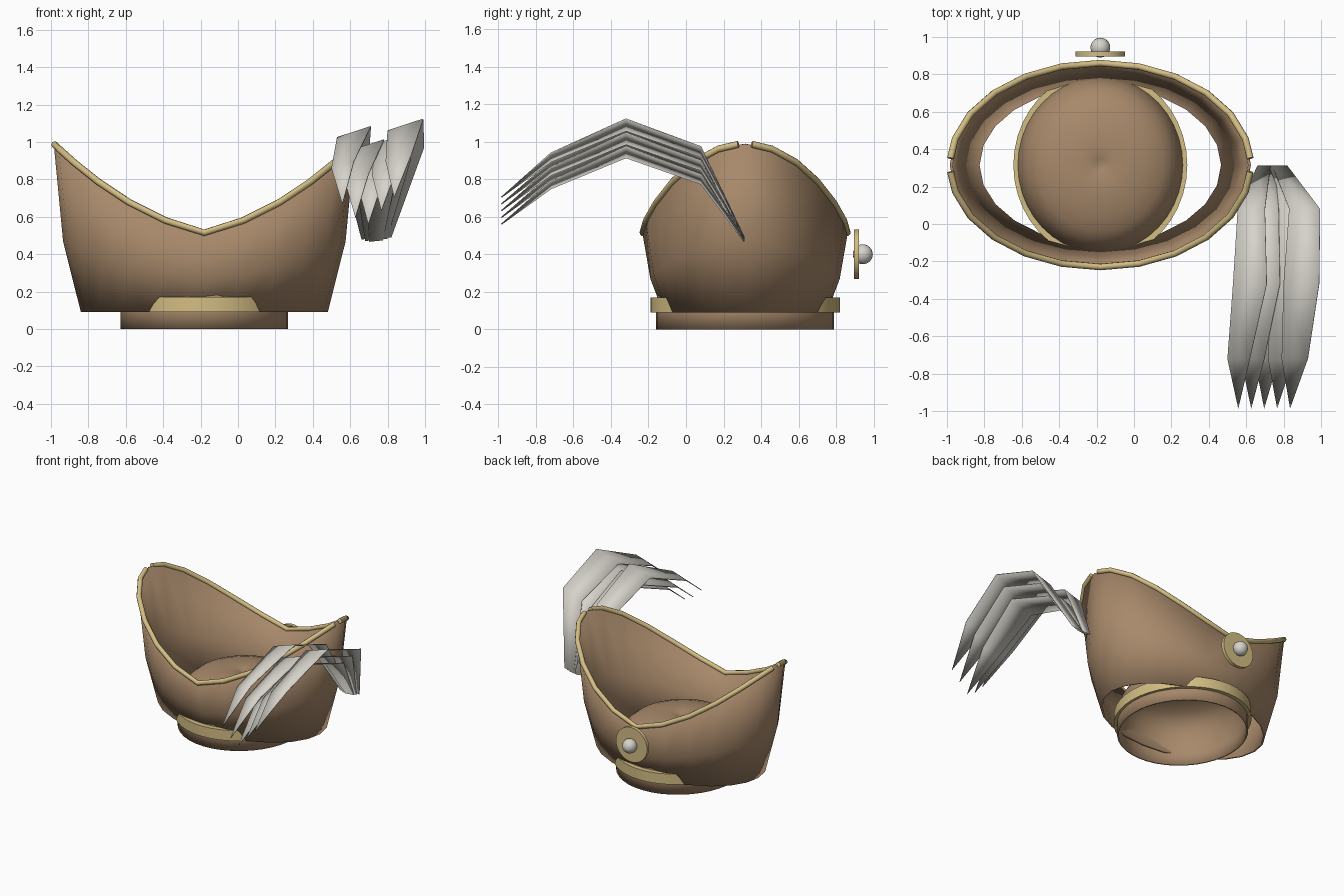
import bpy, bmesh, math
from math import sin, cos, pi
from mathutils import Matrix, Vector

if "Cube" in bpy.data.objects:
    bpy.data.objects.remove(bpy.data.objects["Cube"], do_unlink=True)

CX, CY = -0.18, 0.315  # hat axis


def material(name, rgb):
    m = bpy.data.materials.new(name)
    m.use_nodes = True
    m.diffuse_color = (*rgb, 1)
    m.node_tree.nodes["Principled BSDF"].inputs["Base Color"].default_value = (*rgb, 1)
    return m


BROWN = material("brown_leather", (0.39, 0.25, 0.145))
GOLD = material("pale_gold", (0.65, 0.51, 0.23))
SILVER = material("silver_white", (0.67, 0.65, 0.59))


def finish(ob, mat, angle=50):
    ob.data.materials.append(mat)
    bpy.ops.object.select_all(action="DESELECT")
    ob.select_set(True)
    bpy.context.view_layer.objects.active = ob
    bpy.ops.object.shade_smooth_by_angle(angle=math.radians(angle))
    return ob


def from_bmesh(name, bm, mat, angle=50):
    me = bpy.data.meshes.new(name)
    bm.to_mesh(me)
    bm.free()
    ob = bpy.data.objects.new(name, me)
    bpy.context.collection.objects.link(ob)
    return finish(ob, mat, angle)


def loft(name, rows, mat, closed=True, thickness=0, offset=-1, angle=50):
    """Skin between rows of points, optionally thickened."""
    bm = bmesh.new()
    vs = [[bm.verts.new(p) for p in row] for row in rows]
    n = len(rows[0])
    for low, high in zip(vs, vs[1:]):
        for i in range(n if closed else n - 1):
            j = (i + 1) % n
            bm.faces.new((low[i], low[j], high[j], high[i]))
    bmesh.ops.remove_doubles(bm, verts=bm.verts, dist=0.0005)
    ob = from_bmesh(name, bm, mat, angle)
    if thickness:
        s = ob.modifiers.new("thickness", "SOLIDIFY")
        s.thickness, s.offset = thickness, offset
    return ob


def ring(a, b, z, n=40):
    return [(CX + a * cos(2 * pi * i / n), CY + b * sin(2 * pi * i / n), z) for i in range(n)]


# Crown: hollow oval dome with a slight dent at the pole
profile = [(1, 0), (1, 0.1), (0.985, 0.18), (0.94, 0.26), (0.86, 0.32), (0.75, 0.36),
           (0.58, 0.39), (0.38, 0.41), (0.18, 0.413), (0.07, 0.405), (0, 0.393)]
loft("crown", [ring(0.447 * r, 0.475 * r, z) for r, z in profile], BROWN, thickness=0.012)

# Hat band: solid ring around the crown
loft("hat_band", [ring(0.44, 0.468, 0.09), ring(0.465, 0.505, 0.09), ring(0.465, 0.505, 0.17),
                  ring(0.44, 0.468, 0.17), ring(0.44, 0.468, 0.09)], GOLD, angle=30)


# Brim: flaring oval wall, low at front and back, high at the sides
def edge_point(t):
    dx = 0.803 * abs(cos(t))
    return Vector((CX + 0.803 * cos(t), CY + 0.545 * sin(t), 0.515 + 0.22 * dx + 0.46 * dx * dx))


def brim_row(f, a, b, n=24):
    row = []
    for i in range(n):
        t = 2 * pi * i / n
        z = 0.09 + f * (edge_point(t).z - 0.09)
        row.append((CX + a * cos(t), CY + b * sin(t), z))
    return row


loft("brim", [brim_row(0, 0.66, 0.436), brim_row(0.42, 0.755, 0.505), brim_row(1, 0.805, 0.548)],
     BROWN, thickness=0.015, angle=40)


# Brim trim: one piped edge for the front half and one for the back
def trim(name, start):
    angles = [0.066] + [pi * i / 12 for i in range(1, 12)] + [pi - 0.066]
    cu = bpy.data.curves.new(name, "CURVE")
    cu.dimensions = "3D"
    cu.bevel_depth, cu.bevel_resolution, cu.use_fill_caps = 0.018, 2, True
    sp = cu.splines.new("POLY")
    sp.points.add(len(angles) - 1)
    for p, t in zip(sp.points, angles):
        p.co = (*edge_point(t + start), 1)
    ob = bpy.data.objects.new(name, cu)
    bpy.context.collection.objects.link(ob)
    bpy.ops.object.select_all(action="DESELECT")
    ob.select_set(True)
    bpy.context.view_layer.objects.active = ob
    bpy.ops.object.convert(target="MESH")
    finish(bpy.context.view_layer.objects.active, GOLD)


trim("back_trim", 0)
trim("front_trim", pi)

# Badge behind the hat: gold disc with a silver stud
bm = bmesh.new()
bmesh.ops.create_cone(bm, cap_ends=True, segments=32, radius1=0.133, radius2=0.133, depth=0.026,
                      matrix=Matrix.Translation((CX, 0.909, 0.4)) @ Matrix.Rotation(pi / 2, 4, "X"))
from_bmesh("badge_disc", bm, GOLD)
bm = bmesh.new()
bmesh.ops.create_uvsphere(bm, u_segments=20, v_segments=12, radius=0.053,
                          matrix=Matrix.Translation((CX, 0.943, 0.4)))
from_bmesh("badge_stud", bm, SILVER)

# Feathers: five tilted, arching blades; each row is y, z and the outer blades' left and right edges
blade = [(0.31, 0.468, (0.66, 0.73), (0.74, 0.82)),
         (0.08, 0.775, (0.555, 0.70), (0.83, 0.995)),
         (-0.32, 0.915, (0.53, 0.71), (0.80, 0.99)),
         (-0.72, 0.75, (0.50, 0.62), (0.79, 0.93)),
         (-0.985, 0.56, (0.558, 0.558), (0.835, 0.835))]
levels = [3, 1, 0, 2, 4]
for k, level in enumerate(levels):
    u = k / 4
    rows = []
    for i, (y, z, first, last) in enumerate(blade):
        left, right = [p + (q - p) * u for p, q in zip(first, last)]
        lift = level * (0.036 if i else 0.004)
        tilt = (right - left) * (0.33 if i else 0.1)
        rows.append([(left, y, z + lift), (right, y, z + lift + tilt)])
    loft(f"feather_{k + 1}", rows, SILVER, closed=False, thickness=0.006, offset=0)
